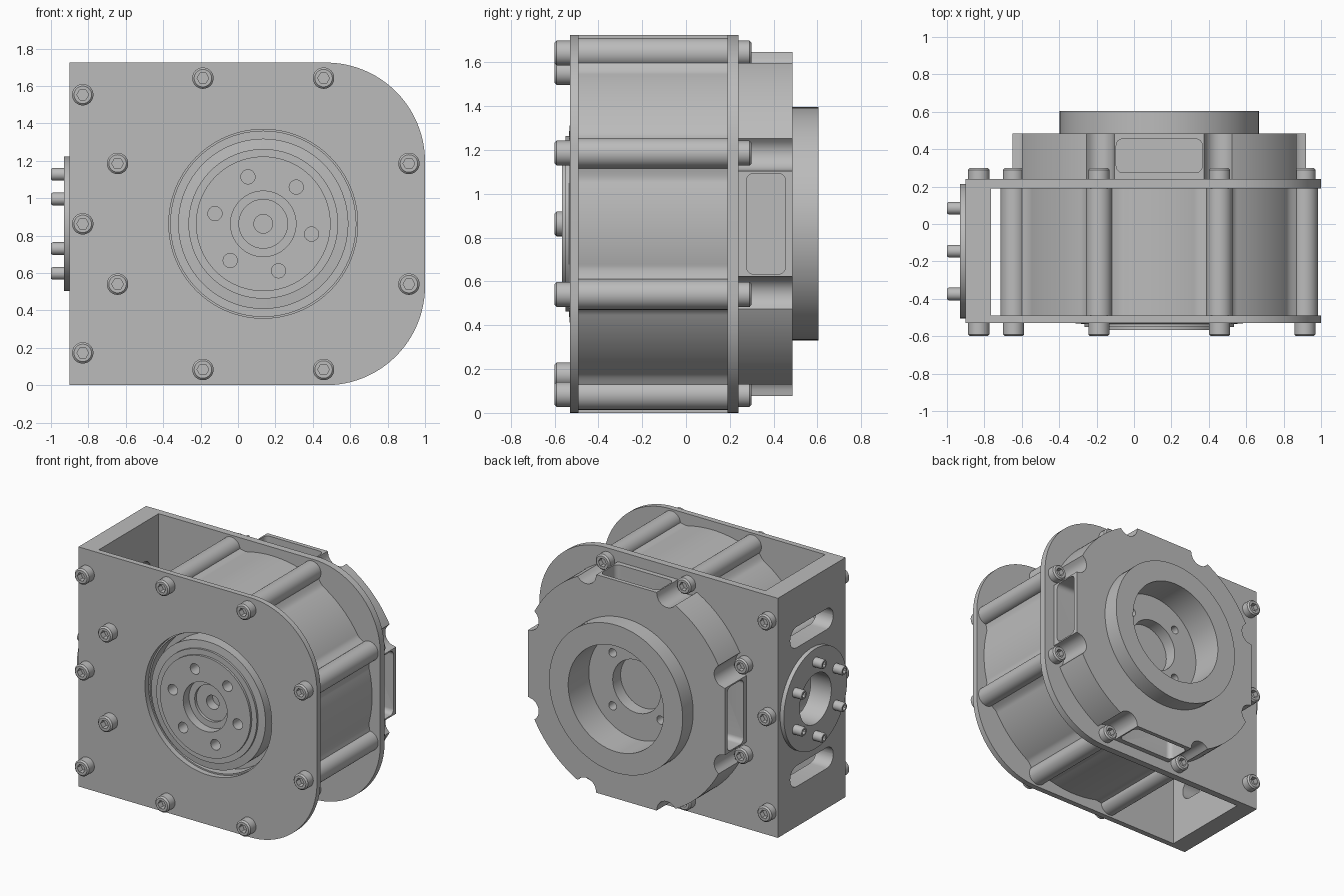
import bpy, bmesh, math
from mathutils import Matrix

if bpy.data.objects.get("Cube"):
    bpy.data.objects.remove(bpy.data.objects["Cube"])

CX, CZ = 0.135, 0.863          # main axis of the gearbox
BOLT_R = 0.843                 # bolt circle radius
FRONT, FRONT_IN, BACK_IN, BACK = -0.53, -0.49, 0.19, 0.24
WALL_Y = -0.145                # centre of the side flange

metal = bpy.data.materials.new("grey metal")
metal.use_nodes = True
metal.diffuse_color = (0.5, 0.5, 0.5, 1)
metal.node_tree.nodes["Principled BSDF"].inputs["Base Color"].default_value = (0.5, 0.5, 0.5, 1)


def finish(name, bm):
    bmesh.ops.recalc_face_normals(bm, faces=bm.faces)
    mesh = bpy.data.meshes.new(name)
    bm.to_mesh(mesh)
    bm.free()
    mesh.materials.append(metal)
    obj = bpy.data.objects.new(name, mesh)
    bpy.context.collection.objects.link(obj)
    return obj


def prism(name, pts, axis, a, b):
    """Extrude an outline along an axis from a to b."""
    place = {"X": lambda u, v, w: (w, u, v),
             "Y": lambda u, v, w: (u, w, v),
             "Z": lambda u, v, w: (u, v, w)}[axis]
    bm = bmesh.new()
    low = [bm.verts.new(place(u, v, a)) for u, v in pts]
    top = [bm.verts.new(place(u, v, b)) for u, v in pts]
    bm.faces.new(low)
    bm.faces.new(top)
    for i in range(len(pts)):
        j = (i + 1) % len(pts)
        bm.faces.new((low[i], low[j], top[j], top[i]))
    return finish(name, bm)


def arc(cu, cv, r, start, end, n):
    angles = [math.radians(start + (end - start) * i / n) for i in range(n + 1)]
    return [(cu + r * math.cos(t), cv + r * math.sin(t)) for t in angles]


def circle(cu, cv, r, n=64):
    return arc(cu, cv, r, 0, 360, n)[:-1]


def rounded(cu, cv, hu, hv, r):
    """Rounded rectangle outline with half sizes hu and hv."""
    pts = []
    for k, (su, sv) in enumerate(((1, 1), (-1, 1), (-1, -1), (1, -1))):
        pts += arc(cu + su * (hu - r), cv + sv * (hv - r), r, 90 * k, 90 * k + 90, 8)
    return pts


def lathe(name, rings, n=48):
    """Stack rings (radius, height, is_hex) along local z and cap both ends."""
    bm = bmesh.new()
    loops = []
    for r, h, is_hex in rings:
        loop = []
        for i in range(n):
            t = 2 * math.pi * i / n
            k = math.cos(math.pi / 6) / math.cos(t % (math.pi / 3) - math.pi / 6) if is_hex else 1
            loop.append(bm.verts.new((r * k * math.cos(t), r * k * math.sin(t), h)))
        loops.append(loop)
    for a, b in zip(loops, loops[1:]):
        for i in range(n):
            j = (i + 1) % n
            bm.faces.new((a[i], a[j], b[j], b[i]))
    bm.faces.new(loops[0])
    bm.faces.new(loops[-1])
    return finish(name, bm)


def cut(obj, *cutters):
    for cutter in cutters:
        cutter.hide_render = True
        mod = obj.modifiers.new("cut", "BOOLEAN")
        mod.operation = "DIFFERENCE"
        mod.solver = "EXACT"
        mod.object = cutter
        bpy.context.view_layer.objects.active = obj
        bpy.ops.object.modifier_apply(modifier=mod.name)
        bpy.data.objects.remove(cutter)


def hole(cu, cv, r, axis, a, b, n=64):
    return prism("cutter", circle(cu, cv, r, n), axis, a, b)


def polar(radius_at, n=720):
    pts = []
    for i in range(n):
        t = 2 * math.pi * i / n
        off = (t % (math.pi / 4)) - math.pi / 8      # angle from nearest bolt
        r = radius_at(t, off)
        pts.append((CX + r * math.cos(t), CZ + r * math.sin(t)))
    return pts


ring_bolts = [(CX + BOLT_R * math.cos(t), CZ + BOLT_R * math.sin(t))
              for t in (math.pi / 8 + k * math.pi / 4 for k in range(8))]
wall_bolts = [(-0.83, CZ + dz) for dz in (-0.69, 0, 0.69)]

# Front and back plates, rounded on one side
outline = [(-0.9, 0)] + arc(0.47, 0.53, 0.53, -90, 0, 24) + arc(0.47, 1.195, 0.53, 0, 90, 24) + [(-0.9, 1.725)]
front_plate = prism("front_plate", outline, "Y", FRONT, FRONT_IN)
cut(front_plate, hole(CX, CZ, 0.505, "Y", -0.7, -0.4, 96))
prism("back_plate", outline, "Y", BACK_IN, BACK)

# Side wall with two slots and a bore
wall = prism("side_wall", [(-0.9, 0), (-0.765, 0), (-0.765, 1.725), (-0.9, 1.725)], "Y", FRONT_IN, BACK_IN)
for dz in (-0.5, 0.5):
    cut(wall, prism("cutter", rounded(WALL_Y, CZ + dz, 0.245, 0.075, 0.074), "X", -1, -0.7))
cut(wall, hole(WALL_Y, CZ, 0.18, "X", -1, -0.7))

# Side flange
flange = prism("side_flange", circle(WALL_Y, CZ, 0.36, 96), "X", -0.93, -0.9)
cut(flange, hole(WALL_Y, CZ, 0.18, "X", -1, -0.7))


# Drum housing with filleted bolt bosses
def drum_radius(t, off):
    d = min(abs(off) * BOLT_R / 0.13, 1)
    return 0.8 + 0.05 * (1 + math.cos(math.pi * d)) / 2


housing = prism("drum_housing", polar(drum_radius), "Y", FRONT_IN, BACK_IN)
cut(housing, hole(CX, CZ, 0.495, "Y", -0.6, -0.4, 96))
for x, z in ring_bolts:
    prism("bolt_boss", circle(x, z, 0.07, 32), "Y", FRONT_IN, BACK_IN)


# Rear cover with four flats and a notch at each bolt
def cover_radius(t, off):
    r = min(0.83, 0.785 / max(abs(math.cos(t)), abs(math.sin(t))))
    side = BOLT_R * math.sin(off)
    if abs(side) < 0.08:
        r = min(r, BOLT_R * math.cos(off) - math.sqrt(0.08 ** 2 - side ** 2))
    return r


cover = prism("rear_cover", polar(cover_radius), "Y", BACK, 0.485)
for s in (-1, 1):
    cut(cover,
        prism("cutter", rounded(CX, 0.365, 0.23, 0.09, 0.035), "Z", CZ + s * 0.6, CZ + s * 0.9),
        prism("cutter", rounded(0.365, CZ, 0.09, 0.23, 0.035), "X", CX + s * 0.6, CX + s * 0.9))
cut(cover, hole(CX, CZ, 0.38, "Y", 0.37, 0.7, 96), hole(CX, CZ, 0.19, "Y", 0.28, 0.7))
for x, z in circle(CX, CZ, 0.27, 8)[1::2]:
    cut(cover, hole(x, z, 0.03, "Y", 0.3, 0.5, 24))

# Raised rear ring
ring = prism("rear_ring", circle(CX, CZ, 0.532, 96), "Y", 0.485, 0.605)
cut(ring, hole(CX, CZ, 0.38, "Y", 0.4, 0.7, 96))

# Output hub in the front opening, heights measured from the plate face
hub = lathe("output_hub", [(0.455, -0.14, 0), (0.455, 0, 0), (0.4, 0.005, 0), (0.4, 0.02, 0),
                           (0.36, 0.02, 0), (0.36, 0.036, 0), (0.175, 0.036, 0), (0.175, -0.03, 0),
                           (0.13, -0.03, 0), (0.13, -0.05, 0), (0.05, -0.05, 0), (0.05, -0.12, 0)], 96)
hub.data.transform(Matrix.Translation((CX, FRONT, CZ)) @ Matrix.Rotation(math.pi / 2, 4, "X"))
for k in range(6):
    t = math.radians(48 + 60 * k)
    cut(hub, hole(CX + 0.264 * math.cos(t), CZ + 0.264 * math.sin(t), 0.038, "Y", -0.6, -0.45, 24))


# Socket head bolts
def bolt(name, spot, turn, axis, r, height):
    obj = lathe(name, [(r, 0, 0), (r, height - 0.01, 0), (r * 0.82, height, 0),
                       (r * 0.55, height, 1), (r * 0.55, height * 0.4, 1)])
    obj.data.transform(Matrix.Translation(spot) @ Matrix.Rotation(turn, 4, axis))


for x, z in ring_bolts + wall_bolts:
    bolt("front_bolt", (x, FRONT, z), math.pi / 2, "X", 0.057, 0.07)
    bolt("back_bolt", (x, BACK, z), -math.pi / 2, "X", 0.057, 0.06)
for k in range(6):
    t = math.radians(30 + 60 * k)
    bolt("flange_bolt", (-0.93, WALL_Y + 0.265 * math.cos(t), CZ + 0.265 * math.sin(t)),
         -math.pi / 2, "Y", 0.034, 0.07)

# Smooth curved walls, keep edges sharp
bpy.ops.object.select_all(action="DESELECT")
for obj in bpy.context.collection.objects:
    if obj.type == "MESH" and metal.name in obj.data.materials:
        obj.select_set(True)
        bpy.context.view_layer.objects.active = obj
bpy.ops.object.shade_smooth_by_angle(angle=math.radians(30))
